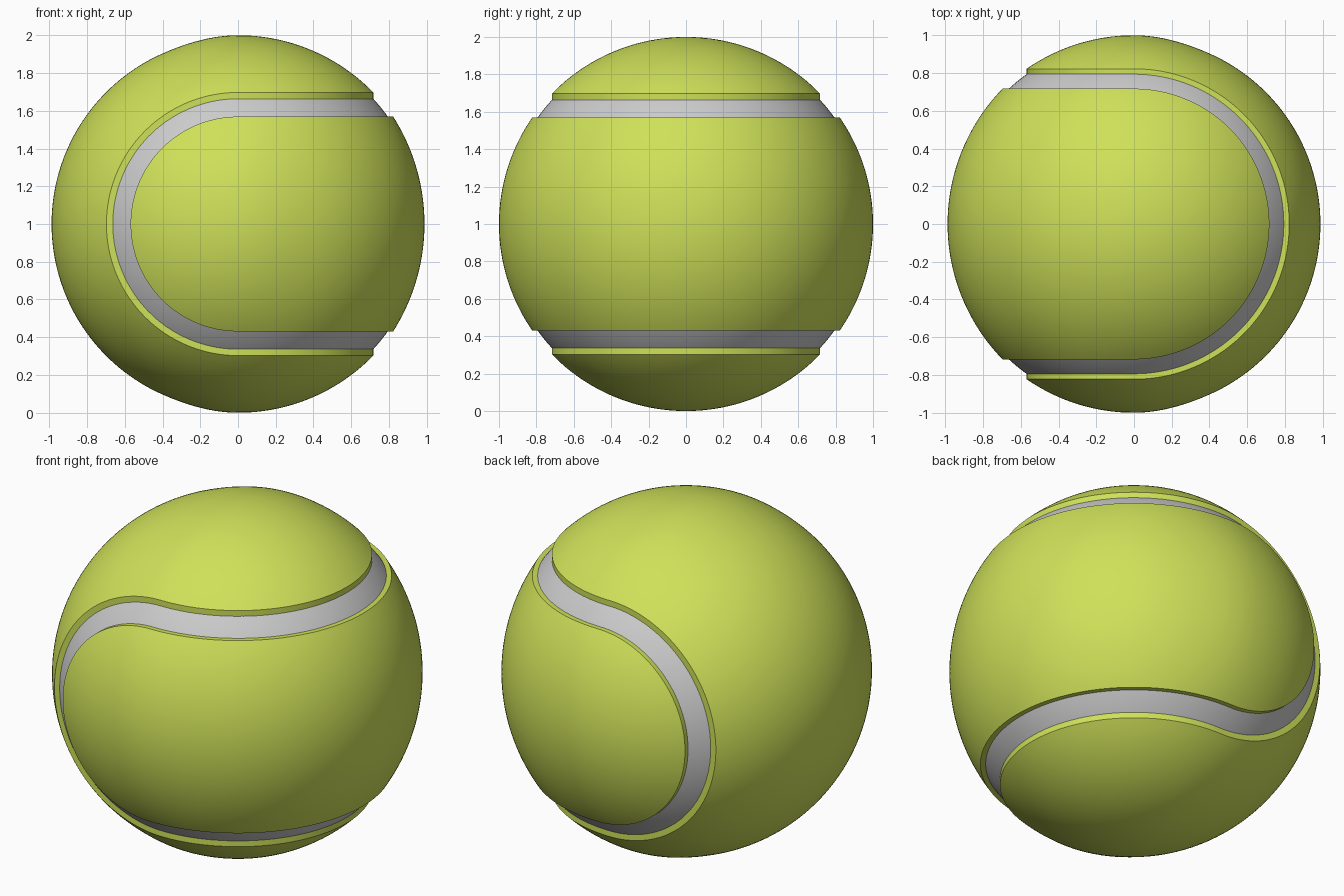
import bpy, bmesh
from math import sin, cos, asin, pi, radians, sqrt

if "Cube" in bpy.data.objects:
    bpy.data.objects.remove(bpy.data.objects["Cube"])

FELT = bpy.data.materials.new("felt")
FELT.diffuse_color = (0.62, 0.75, 0.10, 1)
FELT.use_nodes = True
FELT.node_tree.nodes["Principled BSDF"].inputs["Base Color"].default_value = FELT.diffuse_color
CORE_R = 0.977


def finish(bm, name, mat=None):
    bmesh.ops.remove_doubles(bm, verts=bm.verts, dist=0.0005)
    bmesh.ops.recalc_face_normals(bm, faces=bm.faces)
    me = bpy.data.meshes.new(name)
    bm.to_mesh(me)
    bm.free()
    ob = bpy.data.objects.new(name, me)
    bpy.context.collection.objects.link(ob)
    if mat:
        me.materials.append(mat)
    bpy.ops.object.select_all(action='DESELECT')
    ob.select_set(True)
    bpy.context.view_layer.objects.active = ob
    bpy.ops.object.shade_smooth_by_angle(angle=radians(35))
    return ob


def grid(bm, rows):
    vs = [[bm.verts.new(p) for p in row] for row in rows]
    for a, b in zip(vs, vs[1:]):
        for i in range(len(a) - 1):
            bm.faces.new((a[i], a[i + 1], b[i + 1], b[i]))


# Felt panel: a half-turn band about z for x > 0, ending in half caps about y for x < 0
def panel(name, edge, place):
    bm = bmesh.new()
    T, n, seg = asin(edge), 24, 96
    inner = sqrt(0.95 ** 2 - edge ** 2)      # wall foot, sunk into the core

    rows = [[(inner * cos(a), inner * sin(a), -edge)
             for a in [-pi / 2 + pi * i / seg for i in range(seg + 1)]]]
    for k in range(-n, n + 1):
        t, row = T * k / n, []
        for i in range(seg + 1):
            a = -pi / 2 + pi * i / seg
            u = min(1, cos(a) / 0.4)
            r = 1 - 0.012 * u * u * (3 - 2 * u) * (1 - (k / n) ** 2)
            row.append((r * cos(t) * cos(a), r * cos(t) * sin(a), r * sin(t)))
        rows.append(row)
    rows.append([(x, y, edge) for x, y, z in rows[0]])
    grid(bm, rows)

    # Rounded ends on both sides
    for s in (-1, 1):
        rings = [(sin(T * k / n), cos(T * k / n)) for k in range(n + 1)] + [(edge, inner)]
        grid(bm, [[(-q * sin(pi * i / seg), s * h, q * cos(pi * i / seg))
                   for i in range(seg + 1)] for q, h in rings])
    bmesh.ops.dissolve_degenerate(bm, edges=bm.edges, dist=0.00001)
    for v in bm.verts:
        v.co = place(*v.co)
    return finish(bm, name, FELT)


panel("side_felt_panel", 0.569, lambda x, y, z: (x, y, z + 1))
panel("top_felt_panel", 0.717, lambda x, y, z: (-x, z, y + 1))

# Grey core showing as the seam
bm = bmesh.new()
bmesh.ops.create_uvsphere(bm, u_segments=128, v_segments=64, radius=CORE_R)
bmesh.ops.translate(bm, verts=bm.verts, vec=(0, 0, 1))
finish(bm, "seam_core")
